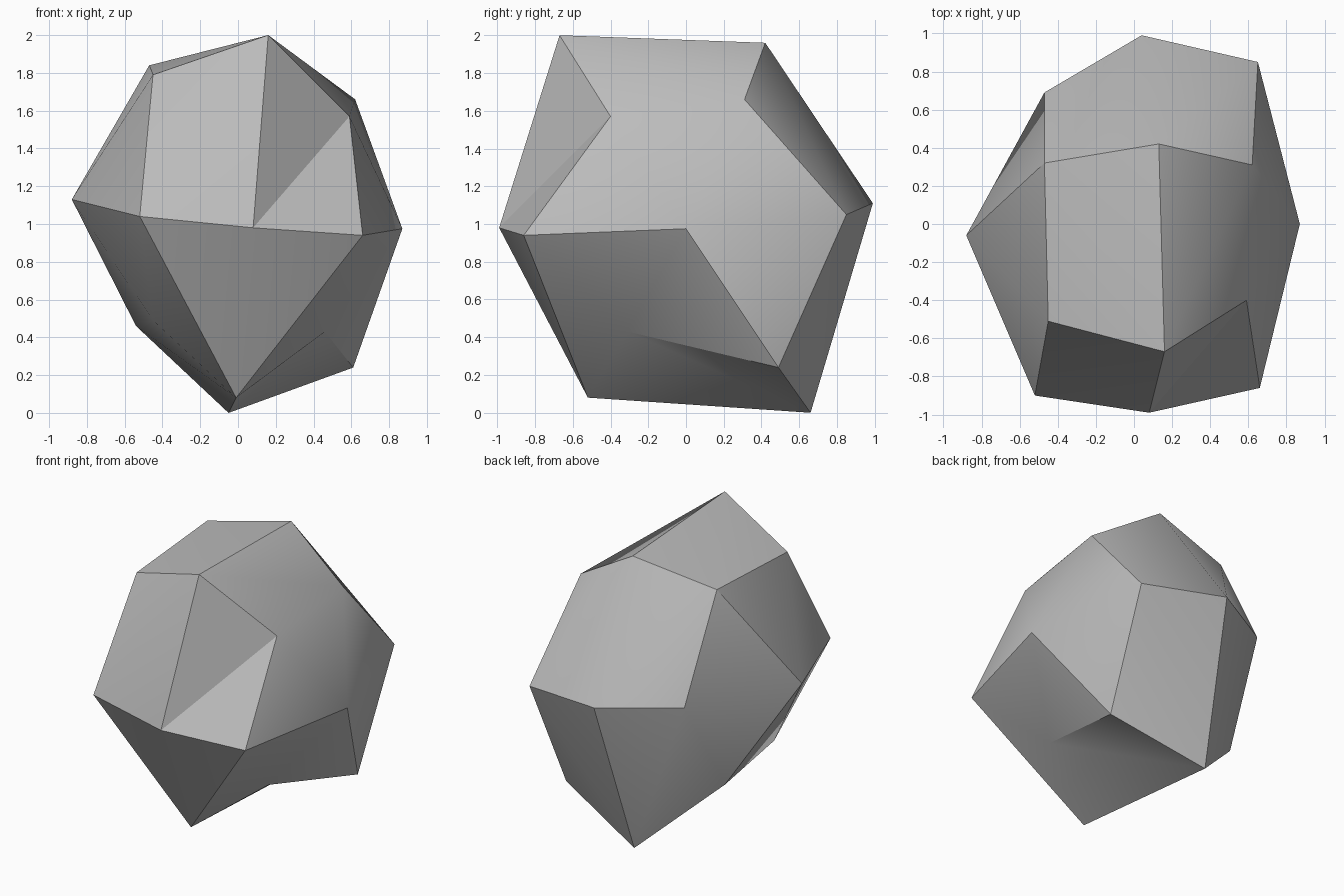
import bpy
import bmesh
import math

cube = bpy.data.objects.get("Cube")
if cube:
    bpy.data.objects.remove(cube, do_unlink=True)


def flat_material(name, colour):
    mat = bpy.data.materials.new(name)
    mat.use_nodes = True
    mat.diffuse_color = colour
    shader = mat.node_tree.nodes["Principled BSDF"]
    shader.inputs["Base Color"].default_value = colour
    shader.inputs["Roughness"].default_value = 0.9
    return mat


def dent(bm, rim, point):
    """Replace the faces spanning a rim of corners with a fan to a sunken point."""
    corners = set(rim)
    patch = [f for f in bm.faces if corners.issuperset(f.verts)]
    bmesh.ops.delete(bm, geom=patch, context='FACES_ONLY')
    centre = bm.verts.new(point)
    for a, b in zip(rim, rim[1:] + rim[:1]):
        bm.faces.new((a, b, centre))


# Chiselled corners, in three rough rings
crown = {
    "top_left_front": (0.16, -0.67, 2.0),
    "top_right_front": (-0.45, -0.51, 1.79),
    "top_right_back": (-0.47, 0.32, 1.84),
    "top_back": (0.13, 0.42, 1.96),
    "top_left_back": (0.62, 0.31, 1.66),
}
waist = {
    "mid_front": (0.08, -0.99, 0.98),
    "mid_front_left": (0.66, -0.86, 0.94),
    "mid_left": (0.87, 0.0, 0.975),
    "mid_back_left": (0.65, 0.85, 1.05),
    "mid_back": (0.04, 0.99, 1.11),
    "mid_back_right": (-0.47, 0.69, 1.13),
    "mid_right": (-0.88, -0.06, 1.13),
    "mid_front_right": (-0.52, -0.90, 1.04),
}
foot = {
    "low_front": (-0.01, -0.52, 0.08),
    "low_left": (0.61, 0.49, 0.24),
    "low_back": (-0.05, 0.66, 0.0),
    "low_right_back": (-0.54, 0.33, 0.46),
    "low_right_front": (-0.45, -0.36, 0.49),
}

# Stone body: hull round the corners
bm = bmesh.new()
corner = {name: bm.verts.new(co)
          for ring in (crown, waist, foot) for name, co in ring.items()}
bmesh.ops.convex_hull(bm, input=list(bm.verts))

# Two chipped hollows on the left flank, above and below the waist
upper_rim = ["top_left_front", "top_left_back", "mid_left", "mid_front_left", "mid_front"]
lower_rim = ["mid_front_left", "mid_left", "low_left", "low_back", "low_front"]
dent(bm, [corner[n] for n in upper_rim], (0.59, -0.40, 1.57))
dent(bm, [corner[n] for n in lower_rim], (0.46, -0.31, 0.43))
bmesh.ops.recalc_face_normals(bm, faces=list(bm.faces))

mesh = bpy.data.meshes.new("rock")
bm.to_mesh(mesh)
bm.free()
mesh.materials.append(flat_material("stone_grey", (0.5, 0.5, 0.5, 1.0)))

rock = bpy.data.objects.new("rock", mesh)
bpy.context.collection.objects.link(rock)

# Soft shading that keeps the hard chiselled edges
bpy.context.view_layer.objects.active = rock
rock.select_set(True)
bpy.ops.object.shade_smooth_by_angle(angle=math.radians(30))
